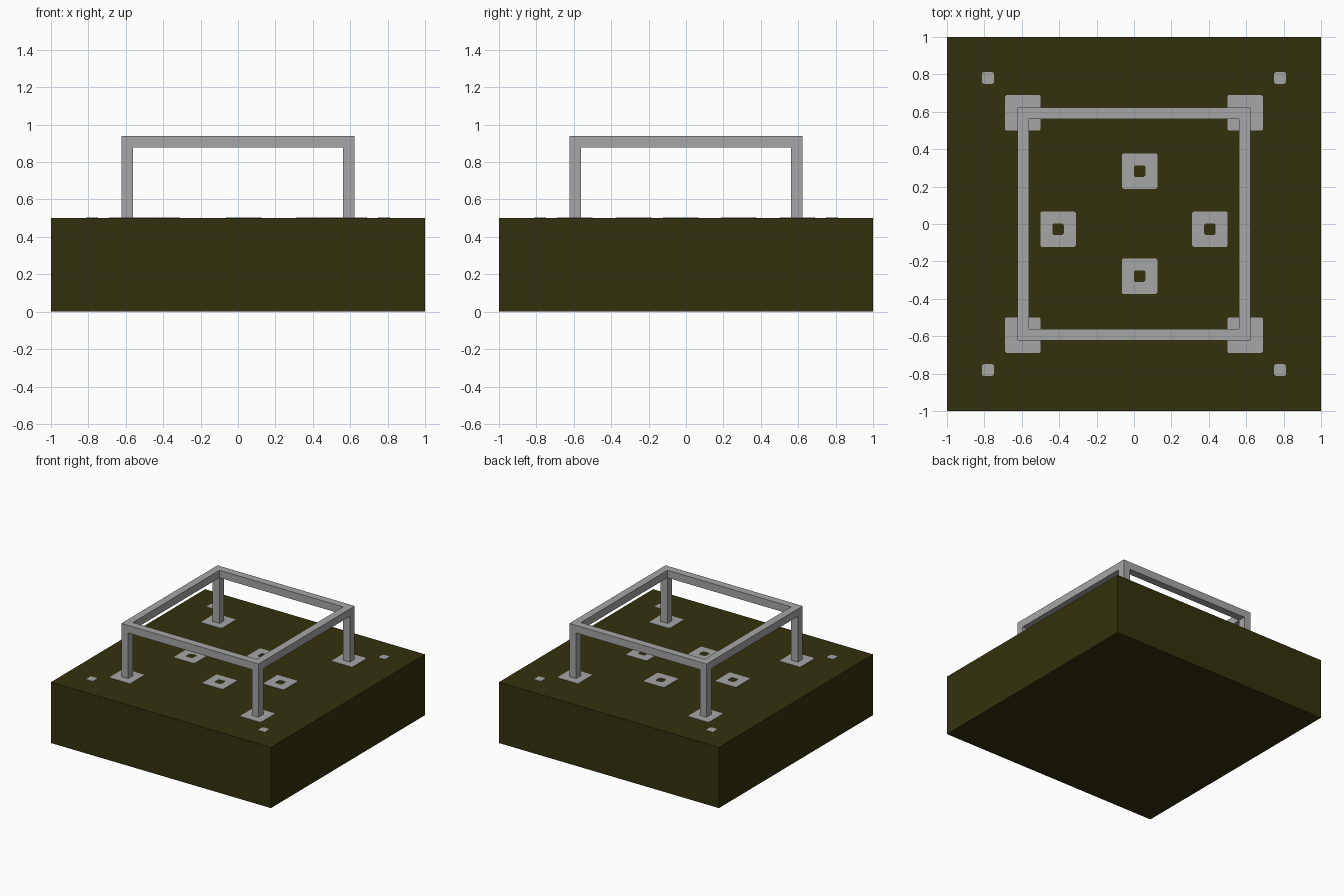
import bpy, bmesh

cube = bpy.data.objects.get("Cube")
if cube:
    bpy.data.objects.remove(cube, do_unlink=True)


def material(name, rgb):
    m = bpy.data.materials.new(name)
    m.use_nodes = True
    m.diffuse_color = (*rgb, 1)
    m.node_tree.nodes["Principled BSDF"].inputs["Base Color"].default_value = (*rgb, 1)
    return m


olive = material("dark olive", (0.034, 0.031, 0.004))
grey = material("metal grey", (0.38, 0.38, 0.38))


def outline(half, cut):
    """Square outline, with cut corners when cut > 0."""
    if cut == 0:
        return [(half, -half), (half, half), (-half, half), (-half, -half)]
    k = half - cut
    return [(half, -k), (half, k), (k, half), (-k, half),
            (-half, k), (-half, -k), (-k, -half), (k, -half)]


def slab(name, mat, centre, half, z0, z1, cut=0, hole=0, hole_cut=0):
    """Square prism from z0 to z1, optionally with a square hole through it."""
    bm = bmesh.new()

    def ring(points, z):
        return [bm.verts.new((x, y, z)) for x, y in points]

    def bridge(a, b):
        for i in range(len(a)):
            j = (i + 1) % len(a)
            bm.faces.new((a[i], a[j], b[j], b[i]))

    outer = outline(half, cut)
    low, high = ring(outer, z0), ring(outer, z1)
    bridge(low, high)
    if hole:
        inner = outline(hole, hole_cut)
        in_low, in_high = ring(inner, z0), ring(inner, z1)
        bridge(in_high, in_low)
        bridge(high, in_high)
        bridge(in_low, low)
    else:
        bm.faces.new(high)
        bm.faces.new(low[::-1])
    bmesh.ops.recalc_face_normals(bm, faces=bm.faces)
    mesh = bpy.data.meshes.new(name)
    bm.to_mesh(mesh)
    bm.free()
    mesh.materials.append(mat)
    obj = bpy.data.objects.new(name, mesh)
    obj.location = (centre[0], centre[1], 0)
    bpy.context.collection.objects.link(obj)
    return obj


TOP, RAIL, HIGH = 0.5, 0.878, 0.94   # base top, rail underside, rail top
PLATE = TOP + 0.003

# Solid base block
slab("base", olive, (0, 0), 1.0, 0, TOP)

# Square top rail of the frame
slab("top_rail", grey, (0, 0), 0.624, RAIL, HIGH, hole=0.562)

# Posts, foot plates and small outer studs at each corner
for sx, side in ((1, "left"), (-1, "right")):
    for sy, end in ((-1, "front"), (1, "back")):
        tag = f"{end}_{side}"
        slab("post_" + tag, grey, (sx * 0.593, sy * 0.593), 0.031, TOP, RAIL)
        slab("foot_plate_" + tag, grey, (sx * 0.594, sy * 0.594), 0.095, TOP, PLATE, cut=0.008)
        slab("stud_" + tag, grey, (sx * 0.781, sy * 0.781), 0.032, TOP, PLATE, cut=0.008)

# Pierced plates in the middle of the top
for tag, centre in (("back", (0.03, 0.283)), ("front", (0.03, -0.279)),
                    ("left", (0.406, -0.028)), ("right", (-0.406, -0.028))):
    slab("pierced_plate_" + tag, grey, centre, 0.095, TOP, PLATE, cut=0.008,
         hole=0.031, hole_cut=0.008)
